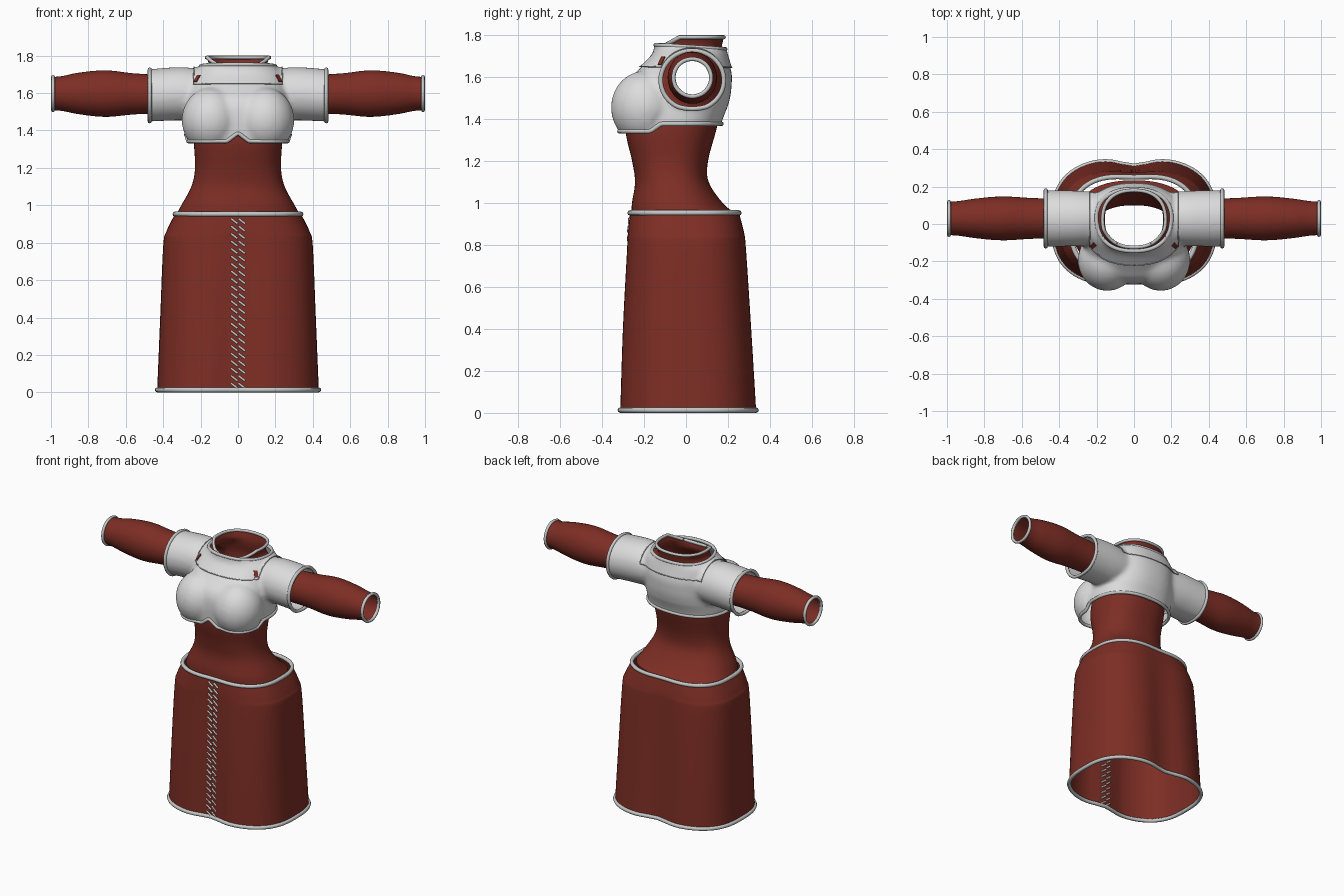
import bpy, bmesh, math
from mathutils import Vector, Matrix

cube = bpy.data.objects.get("Cube")
if cube:
    bpy.data.objects.remove(cube)


def material(name, rgb):
    m = bpy.data.materials.new(name)
    m.use_nodes = True
    m.diffuse_color = (*rgb, 1)
    bsdf = m.node_tree.nodes["Principled BSDF"]
    bsdf.inputs["Base Color"].default_value = (*rgb, 1)
    bsdf.inputs["Roughness"].default_value = 0.8
    return m


RED = material("brick red cloth", (0.205, 0.027, 0.018))
WHITE = material("off white cloth", (0.72, 0.72, 0.72))
TRIM = material("light grey trim", (0.56, 0.57, 0.57))


def add_object(name, data, mat):
    obj = bpy.data.objects.new(name, data)
    bpy.context.collection.objects.link(obj)
    data.materials.clear()
    data.materials.append(mat)
    return obj


def from_bmesh(name, bm, mat):
    mesh = bpy.data.meshes.new(name)
    for f in bm.faces:
        f.smooth = True
    bm.to_mesh(mesh)
    return add_object(name, mesh, mat)


def bake(obj):
    """Replace an object by its evaluated mesh."""
    bpy.context.view_layer.update()
    deps = bpy.context.evaluated_depsgraph_get()
    mesh = bpy.data.meshes.new_from_object(obj.evaluated_get(deps))
    name, mat = obj.name, obj.data.materials[0]
    bpy.data.objects.remove(obj)
    return add_object(name, mesh, mat)


def spline_keys(keys, steps):
    """Catmull-Rom samples through key tuples."""
    out = []
    for i in range(len(keys) - 1):
        four = [keys[max(0, min(len(keys) - 1, i + k))] for k in (-1, 0, 1, 2)]
        for s in range(steps):
            t = s / steps
            out.append([b + 0.5 * t * (c - a + t * (2 * a - 5 * b + 4 * c - d + t * (3 * (b - c) + d - a)))
                        for a, b, c, d in zip(*four)])
    out.append(list(keys[-1]))
    return out


def section(half, low, high, power, dent, n):
    """Rounded cross-section with a soft fold at its middle, front and back."""
    pts = []
    for i in range(n):
        a = math.tau * i / n
        c, s = math.cos(a), math.sin(a)
        u = half * math.copysign(abs(c) ** power, c)
        r = (high - low) / 2 - dent * math.exp(-(u / 0.11) ** 2)
        pts.append((u, (low + high) / 2 + r * math.copysign(abs(s) ** power, s)))
    return pts


def loft(bm, keys, place, power=0.85, n=48, steps=6, caps=True):
    """Keys are (position, half width, low, high, fold depth)."""
    rings = []
    for t, half, low, high, dent in spline_keys(keys, steps):
        rings.append([bm.verts.new(place(t, u, v))
                      for u, v in section(half, low, high, power, dent, n)])
    faces = []
    for a, b in zip(rings, rings[1:]):
        for i in range(n):
            j = (i + 1) % n
            faces.append(bm.faces.new((a[i], a[j], b[j], b[i])))
    if caps:
        faces += [bm.faces.new(rings[0]), bm.faces.new(rings[-1])]
    bmesh.ops.recalc_face_normals(bm, faces=faces)


def upright(t, u, v):
    return (u, v, t)


def add_arms(bm, keys):
    for side in (-1, 1):
        loft(bm, keys, lambda t, u, v: (side * t, 0.03 + u, v), power=1)


def cut(bm, point, normal):
    """Remove everything on the normal's side of a plane."""
    bmesh.ops.bisect_plane(bm, geom=bm.verts[:] + bm.edges[:] + bm.faces[:],
                           plane_co=point, plane_no=normal, clear_outer=True)


def fuse(name, bm, mat, softness, cuts):
    """Merge overlapping solids into one skin, then open it along planes."""
    obj = from_bmesh(name, bm, mat)
    remesh = obj.modifiers.new("fuse", "REMESH")
    remesh.mode = "VOXEL"
    remesh.voxel_size = 0.013
    smooth = obj.modifiers.new("soften", "SMOOTH")
    smooth.factor, smooth.iterations = 0.5, softness
    obj = bake(obj)
    skin = bmesh.new()
    skin.from_mesh(obj.data)
    bpy.data.objects.remove(obj)
    for point, normal in cuts:
        cut(skin, point, normal)
    return skin


def trim(name, bm, radius, keep=lambda c: True):
    """Piping along the open edges of a cloth."""
    links = {}
    for e in bm.edges:
        if e.is_boundary:
            a, b = e.verts
            links.setdefault(a, []).append(b)
            links.setdefault(b, []).append(a)
    curve = bpy.data.curves.new(name, "CURVE")
    curve.dimensions = "3D"
    curve.bevel_depth, curve.bevel_resolution = radius, 2
    seen = set()
    for start in links:
        loop, v = [], start
        while v is not None and v not in seen:
            seen.add(v)
            loop.append(v.co.copy())
            v = next((w for w in links[v] if w not in seen), None)
        if len(loop) < 12 or not keep(sum(loop, Vector()) / len(loop)):
            continue
        sp = curve.splines.new("POLY")
        sp.points.add(len(loop) - 1)
        for p, co in zip(sp.points, loop):
            p.co = (*co, 1)
        sp.use_cyclic_u = True
    obj = bake(add_object(name, curve, TRIM))
    obj.data.shade_smooth()


# Skirt with hem and waistband piping
skirt_keys = [(0.013, 0.432, -0.325, 0.346, 0.036), (0.4, 0.416, -0.312, 0.322, 0.03),
              (0.78, 0.4, -0.29, 0.295, 0.018), (0.86, 0.383, -0.284, 0.284, 0.012),
              (0.953, 0.337, -0.274, 0.26, 0.01)]
bm = bmesh.new()
loft(bm, skirt_keys, upright, power=0.72, n=80, caps=False)
from_bmesh("skirt", bm, RED)
trim("skirt_piping", bm, 0.013)

# Slanted lacing in two columns down the skirt front
lacing = bpy.data.curves.new("skirt_lacing", "CURVE")
lacing.dimensions = "3D"
lacing.bevel_depth, lacing.bevel_resolution = 0.0065, 1
samples = spline_keys(skirt_keys, 8)
for row in range(23):
    z = 0.035 + row * 0.04
    near = min(samples, key=lambda k: abs(k[0] - z))
    y = near[2] + near[4] - 0.001
    for x in (-0.02, 0.02):
        sp = lacing.splines.new("POLY")
        sp.points.add(1)
        sp.points[0].co = (x - 0.017, y, z + 0.013, 1)
        sp.points[1].co = (x + 0.017, y - 0.002, z - 0.013, 1)
lacing.use_fill_caps = True
bake(add_object("skirt_lacing", lacing, TRIM))

# Red bodice with long sleeves and standing collar
bm = bmesh.new()
loft(bm, [(0.9, 0.36, -0.262, 0.29, 0), (0.955, 0.328, -0.26, 0.228, 0),
          (1.0, 0.304, -0.258, 0.175, 0), (1.1, 0.25, -0.243, 0.108, 0),
          (1.2, 0.23, -0.257, 0.105, 0), (1.35, 0.236, -0.288, 0.145, 0),
          (1.5, 0.228, -0.262, 0.178, 0), (1.62, 0.22, -0.175, 0.187, 0),
          (1.69, 0.2, -0.12, 0.172, 0), (1.74, 0.155, -0.125, 0.17, 0),
          (1.8, 0.172, -0.135, 0.182, 0), (1.86, 0.178, -0.135, 0.185, 0)], upright)
add_arms(bm, [(0.05, 0.1, 1.49, 1.69, 0), (0.5, 0.108, 1.488, 1.702, 0),
              (0.7, 0.118, 1.472, 1.722, 0), (0.85, 0.106, 1.486, 1.71, 0),
              (0.95, 0.092, 1.505, 1.69, 0), (1.06, 0.09, 1.508, 1.685, 0)])
skin = fuse("bodice", bm, RED, 4, [((0, 0, 0.95), (0, 0, -1)), ((0, 0, 1.79), (0, 0, 1)),
                                   ((0, -0.03, 1.79), (0, -0.055, 0.1)),
                                   ((0.989, 0, 0), (1, 0, 0)), ((-0.989, 0, 0), (-1, 0, 0))])
from_bmesh("bodice", skin, RED)
trim("bodice_piping", skin, 0.01, keep=lambda c: c.z > 1.2)

# Short white jacket: chest, bust and wide short sleeves
bm = bmesh.new()
loft(bm, [(1.26, 0.268, -0.305, 0.163, 0), (1.36, 0.28, -0.315, 0.172, 0),
          (1.5, 0.275, -0.318, 0.21, 0), (1.57, 0.27, -0.295, 0.218, 0),
          (1.62, 0.262, -0.243, 0.218, 0), (1.7, 0.245, -0.16, 0.195, 0),
          (1.745, 0.195, -0.145, 0.185, 0), (1.82, 0.178, -0.145, 0.188, 0)], upright)
add_arms(bm, [(0.05, 0.13, 1.48, 1.7, 0), (0.25, 0.145, 1.455, 1.735, 0),
              (0.36, 0.15, 1.45, 1.737, 0), (0.55, 0.152, 1.438, 1.719, 0)])
for side in (-1, 1):
    shape = Matrix.Translation((side * 0.143, -0.195, 1.455)) @ Matrix.Diagonal((0.158, 0.163, 0.175, 1))
    bmesh.ops.create_uvsphere(bm, u_segments=40, v_segments=24, radius=1, matrix=shape)
skin = fuse("jacket", bm, WHITE, 9, [((0, 0, 1.342), (0, 0, -1)), ((0, 0, 1.744), (0, 0.06, 1)),
                                     ((0.472, 0, 0), (1, 0, 0)), ((-0.472, 0, 0), (-1, 0, 0))])
# Raise the hem behind the bust and at the front notch
for v in skin.verts:
    x, y, z = v.co
    fade = max(0, (1.46 - z) / 0.118)
    rise = 0.035 * min(1, max(0, (y + 0.17) / 0.05))
    if y < -0.2:
        rise += 0.045 * max(0, 1 - abs(x) / 0.06)
    v.co.z += rise * fade
from_bmesh("jacket", skin, WHITE)
trim("jacket_piping", skin, 0.011)

# Raised yoke around the neck with stitched edge
yoke = skin.copy()
for point, normal in (((0.235, 0, 0), (1, 0, 0)), ((-0.235, 0, 0), (-1, 0, 0)),
                      ((0, 0, 1.645), (0, 0, -1))):
    cut(yoke, point, normal)
yoke.normal_update()
for v, n in [(v, v.normal.copy()) for v in yoke.verts]:
    v.co += n * 0.007
yoke_obj = from_bmesh("yoke", yoke, WHITE)
trim("yoke_stitching", yoke, 0.003)

# Small red tabs at the yoke's front corners
bpy.context.view_layer.update()
for side, label in ((-1, "right"), (1, "left")):
    hit, spot, normal, _ = yoke_obj.ray_cast(Vector((side * 0.218, -1, 1.677)), Vector((0, 1, 0)))
    if hit:
        bm = bmesh.new()
        turn = normal.to_track_quat("Z", "Y").to_matrix().to_4x4()
        bmesh.ops.create_cube(bm, size=1, matrix=Matrix.Translation(spot) @ turn
                              @ Matrix.Diagonal((0.024, 0.045, 0.009, 1)))
        tab = from_bmesh(label + "_tab", bm, RED)
        tab.data.shade_flat()
